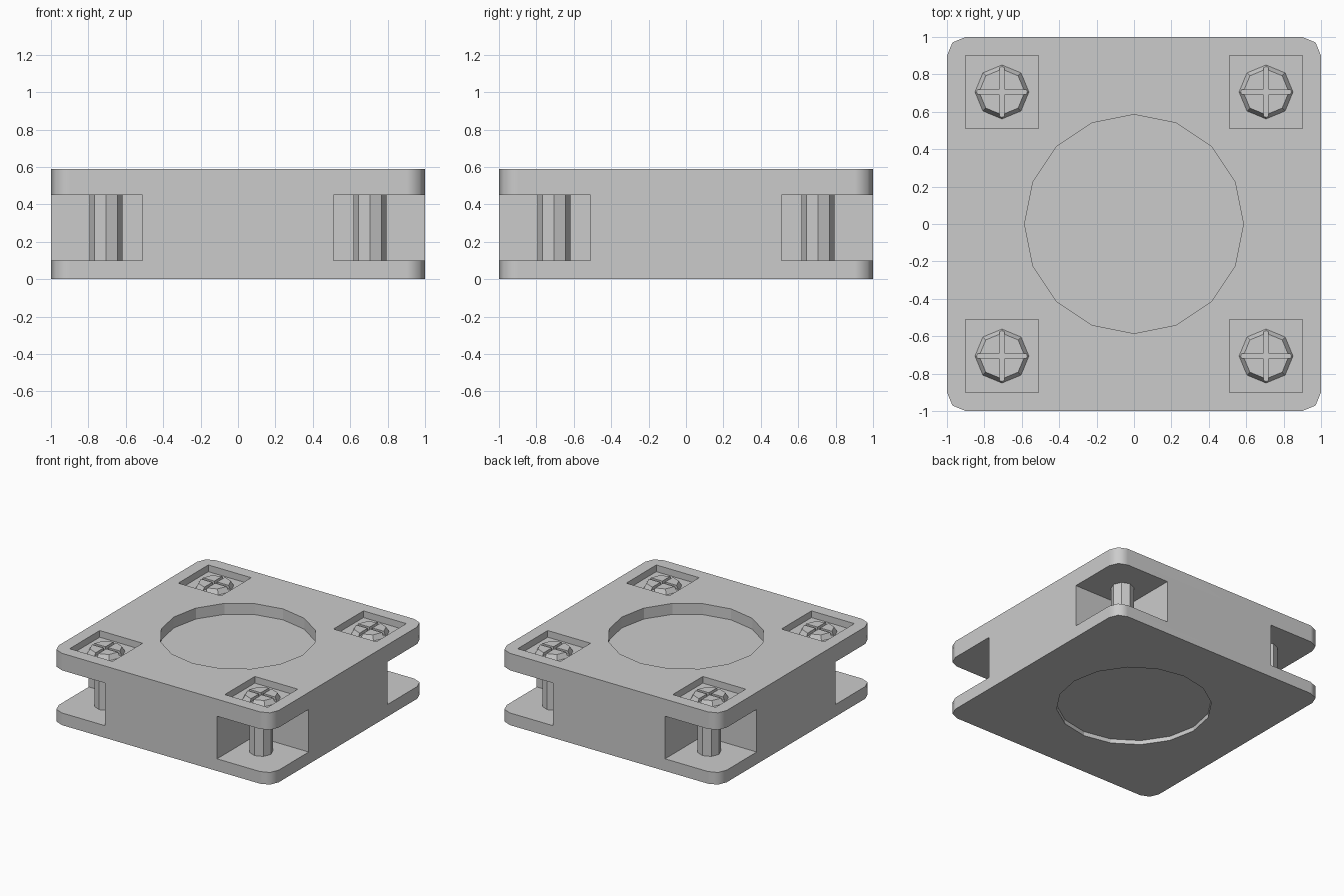
import bpy
import bmesh
from math import radians
from mathutils import Matrix

cube = bpy.data.objects.get("Cube")
if cube:
    bpy.data.objects.remove(cube, do_unlink=True)

grey = bpy.data.materials.new("plain_grey")
grey.use_nodes = True
colour = (0.6, 0.6, 0.6, 1)
grey.diffuse_color = colour
grey.node_tree.nodes["Principled BSDF"].inputs["Base Color"].default_value = colour

HEIGHT = 0.59
POST = 0.706
CORNERS = [(sx, sy) for sx in (-1, 1) for sy in (-1, 1)]


def add_box(bm, x, y, z):
    """Box spanning the given (low, high) ranges."""
    spans = (x, y, z)
    centre = [(a + b) / 2 for a, b in spans]
    size = [b - a for a, b in spans]
    matrix = Matrix.Translation(centre) @ Matrix.Diagonal((*size, 1))
    return bmesh.ops.create_cube(bm, size=1, matrix=matrix)["verts"]


def add_prism(bm, sides, r_low, r_high, z_low, z_high):
    """Upright prism or frustum with corners on the axes."""
    matrix = Matrix.Translation((0, 0, (z_low + z_high) / 2))
    bmesh.ops.create_cone(bm, cap_ends=True, segments=sides, radius1=r_low,
                          radius2=r_high, depth=z_high - z_low, matrix=matrix)


def finish(name, bm, location=(0, 0, 0)):
    mesh = bpy.data.meshes.new(name)
    bm.to_mesh(mesh)
    bm.free()
    mesh.materials.append(grey)
    obj = bpy.data.objects.new(name, mesh)
    obj.location = location
    bpy.context.collection.objects.link(obj)
    return obj


def cut(target, cutter):
    """Subtract a cutter and apply the result."""
    mod = target.modifiers.new("cut", "BOOLEAN")
    mod.operation = "DIFFERENCE"
    mod.solver = "EXACT"
    mod.object = cutter
    bpy.context.view_layer.objects.active = target
    bpy.ops.object.modifier_apply(modifier=mod.name)
    bpy.data.objects.remove(cutter, do_unlink=True)


def span(sign, near, far):
    return tuple(sorted((sign * near, sign * far)))


# Housing block with rounded upright corners
bm = bmesh.new()
add_box(bm, (-1, 1), (-1, 1), (0, HEIGHT))
upright = [e for e in bm.edges if abs(e.verts[0].co.z - e.verts[1].co.z) > 0.1]
bmesh.ops.bevel(bm, geom=upright, offset=0.1, segments=2, profile=0.5,
                affect="EDGES")
housing = finish("housing", bm)

# Open corner bays between the two flanges, and the screw pockets above them
bm = bmesh.new()
for sx, sy in CORNERS:
    add_box(bm, span(sx, 0.51, 1.2), span(sy, 0.51, 1.2), (0.1, 0.45))
    add_box(bm, span(sx, 0.51, 0.9), span(sy, 0.51, 0.9), (0.535, 0.8))
cut(housing, finish("corner_cutter", bm))

# Round recesses in the top and bottom
bm = bmesh.new()
add_prism(bm, 16, 0.585, 0.585, 0.5, 0.8)
add_prism(bm, 16, 0.585, 0.585, -0.2, 0.035)
cut(housing, finish("recess_cutter", bm))

# Smooth rounded corners, crisp everything else
bpy.ops.object.select_all(action="DESELECT")
housing.select_set(True)
bpy.context.view_layer.objects.active = housing
bpy.ops.object.shade_smooth_by_angle(angle=radians(60))
for face in housing.data.polygons:
    x, y, z = face.center
    if max(abs(x), abs(y)) < 0.96:
        face.use_smooth = False
weighted = housing.modifiers.new("weighted_normals", "WEIGHTED_NORMAL")
weighted.keep_sharp = True

# Screw: chamfered head with a cross slot
bm = bmesh.new()
add_prism(bm, 8, 0.147, 0.122, 0.53, 0.575)
head = finish("screw_head", bm)
for name, hx, hy in (("slot_x", 0.2, 0.0125), ("slot_y", 0.0125, 0.2)):
    bm = bmesh.new()
    add_box(bm, (-hx, hx), (-hy, hy), (0.55, 0.7))
    cut(head, finish(name, bm))

# Screw shank running through the corner bay
bm = bmesh.new()
add_prism(bm, 8, 0.088, 0.088, 0.09, 0.46)
shank = finish("screw_shank", bm)

# One screw in every corner
for i, (sx, sy) in enumerate(CORNERS):
    for part in (head, shank):
        obj = part if i == 0 else part.copy()
        if i:
            bpy.context.collection.objects.link(obj)
        obj.location = (sx * POST, sy * POST, 0)
